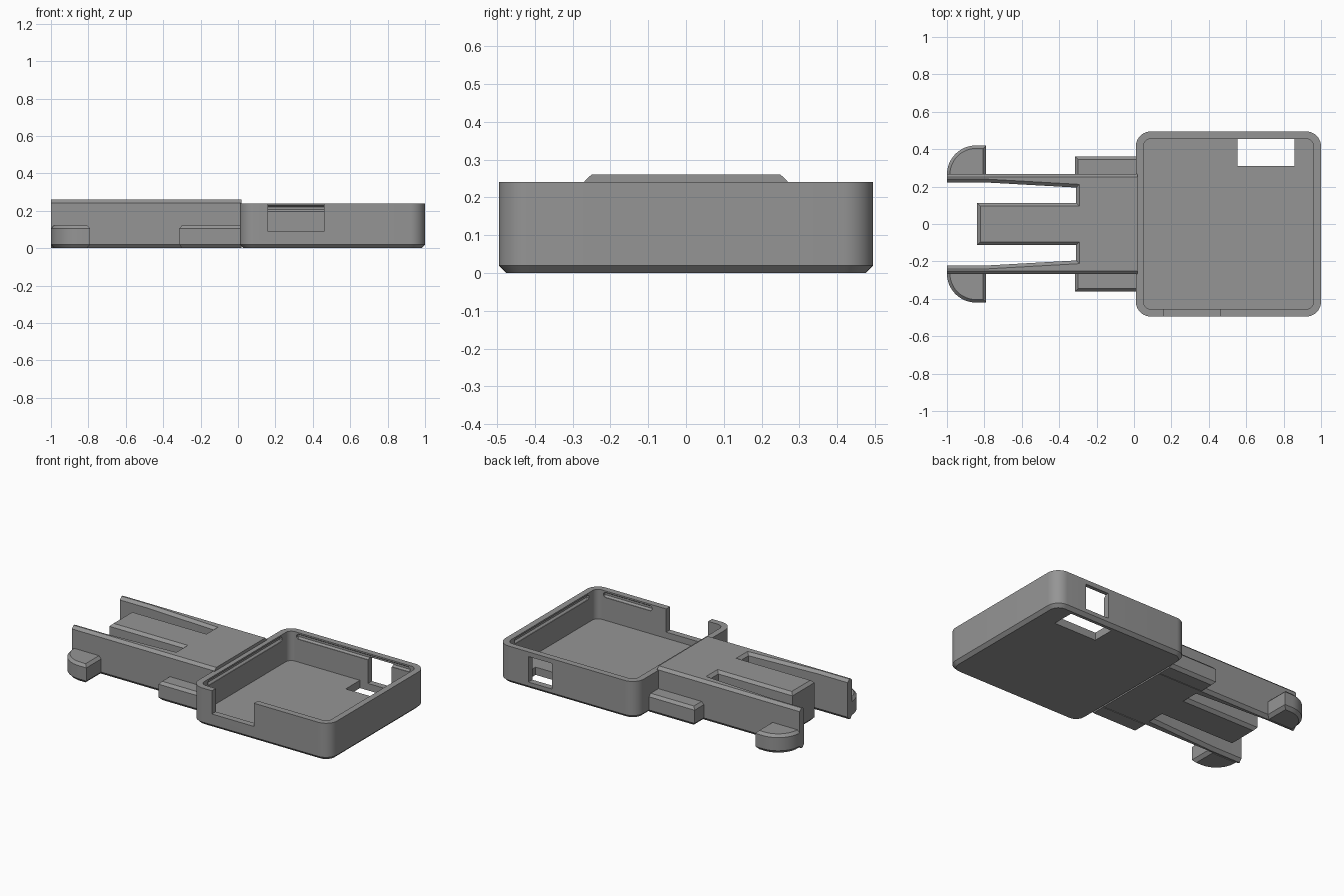
import bpy, bmesh, math
from mathutils import Vector

if "Cube" in bpy.data.objects:
    bpy.data.objects.remove(bpy.data.objects["Cube"])

grey = bpy.data.materials.new("plastic grey")
grey.diffuse_color = (0.30, 0.30, 0.30, 1)
grey.use_nodes = True
grey.node_tree.nodes["Principled BSDF"].inputs["Base Color"].default_value = grey.diffuse_color


def inset(pts, d, keep):
    """Shrink a counter-clockwise outline by d; edges where keep(a, b) stay put."""
    n, out = len(pts), []
    lines = []
    for i in range(n):
        a, b = Vector(pts[i]), Vector(pts[(i + 1) % n])
        t = (b - a).normalized()
        nrm = Vector((-t.y, t.x))
        lines.append((nrm, nrm.dot(a) + (0 if keep(a, b) else d)))
    for i in range(n):
        (n1, c1), (n2, c2) = lines[i - 1], lines[i]
        det = n1.x * n2.y - n1.y * n2.x
        out.append(((c1 * n2.y - c2 * n1.y) / det, (n1.x * c2 - n2.x * c1) / det))
    return out


def prism(name, pts, levels, keep=lambda a, b: False):
    """Stack insets of an outline; levels holds (z, inset) pairs from the bottom up."""
    bm = bmesh.new()
    rings = [[bm.verts.new((x, y, z)) for x, y in inset(pts, d, keep)] for z, d in levels]
    n = len(pts)
    bm.faces.new(rings[0][::-1])
    bm.faces.new(rings[-1])
    for lo, hi in zip(rings, rings[1:]):
        for i in range(n):
            j = (i + 1) % n
            bm.faces.new((lo[i], lo[j], hi[j], hi[i]))
    me = bpy.data.meshes.new(name)
    bm.to_mesh(me)
    bm.free()
    ob = bpy.data.objects.new(name, me)
    bpy.context.collection.objects.link(ob)
    me.materials.append(grey)
    return ob


def rect(x0, x1, y0, y1):
    return [(x0, y0), (x1, y0), (x1, y1), (x0, y1)]


def rounded(x0, x1, y0, y1, r, seg=10):
    pts = []
    for k, (cx, cy) in enumerate(rect(x0 + r, x1 - r, y0 + r, y1 - r)):
        for i in range(seg + 1):
            a = math.pi * (1 + k / 2) + math.pi / 2 * i / seg
            pts.append((cx + r * math.cos(a), cy + r * math.sin(a)))
    return pts


def select(ob):
    bpy.ops.object.select_all(action='DESELECT')
    ob.select_set(True)
    bpy.context.view_layer.objects.active = ob


def cut(ob, cutter):
    cutter.hide_render = True
    m = ob.modifiers.new("cut", 'BOOLEAN')
    m.operation, m.solver, m.object = 'DIFFERENCE', 'EXACT', cutter
    select(ob)
    bpy.ops.object.modifier_apply(modifier=m.name)
    bpy.data.objects.remove(cutter)


def mirrored(pts):
    return [(x, -y) for x, y in reversed(pts)]


# Open tray with rounded corners and a chamfered bottom edge
tray = prism("tray", rounded(0.01, 1, -0.495, 0.495, 0.08),
             [(0, 0.02), (0.02, 0), (0.24, 0)])
cut(tray, prism("cavity", rounded(0.05, 0.96, -0.455, 0.455, 0.04), [(0.05, 0), (0.3, 0)]))
# Notch in the front wall, opening in the floor, window in the back wall
cut(tray, prism("front_notch", rect(0.16, 0.46, -0.6, -0.42), [(0.09, 0), (0.3, 0)]))
cut(tray, prism("floor_opening", rect(0.553, 0.858, 0.31, 0.455), [(-0.1, 0), (0.1, 0)]))
cut(tray, prism("back_window", rect(0.61, 0.78, 0.42, 0.6), [(0.045, 0), (0.21, 0)]))
# Snap grooves inside the walls
for area in (rect(0.1, 0.91, 0.43, 0.471), rect(0.56, 0.91, -0.471, -0.43),
             rect(0.94, 0.976, -0.38, 0.38), rect(0.034, 0.07, -0.38, 0.38)):
    cut(tray, prism("groove", area, [(0.197, 0.012), (0.207, 0), (0.22, 0), (0.23, 0.012)]))

# Plug: slab with a centre tongue and two tapering spring arms
half = [(-0.31, 0.113), (-0.31, 0.195), (-0.79, 0.222), (-1, 0.222), (-1, 0.268), (0.02, 0.268)]
tongue = [(-0.84, -0.113), (-0.84, 0.113)]
outline = mirrored(half) + tongue[:1] + tongue[1:] + half
outline = outline[::-1]


def flush(a, b):
    return abs(a.x - b.x) < 1e-4 and (a.x < -0.99 or a.x > 0)


prism("plug_body", outline, [(0, 0.018), (0.02, 0), (0.243, 0), (0.26, 0.018)], flush)

# Rounded finger grips and side stops on both sides
grip = [(-1, 0.255), (-0.79, 0.255), (-0.79, 0.42)]
grip += [(-0.845 + 0.155 * math.cos(a), 0.265 + 0.155 * math.sin(a))
         for a in (math.pi / 2 * (1 + i / 12) for i in range(13))]
stop = rect(-0.315, 0.02, 0.255, 0.362)
for side, turn in (("back", lambda p: p), ("front", mirrored)):
    for name, shape in (("finger_grip", grip), ("side_stop", stop)):
        prism(side + "_" + name, turn(shape),
              [(0, 0.018), (0.02, 0), (0.105, 0), (0.122, 0.016)],
              lambda a, b: abs(a.y) < 0.26 and abs(b.y) < 0.26 or a.x > 0 and b.x > 0)

# Smooth the curved walls, keep the edges sharp
for ob in list(bpy.context.scene.objects):
    select(ob)
    bpy.ops.object.shade_smooth_by_angle(angle=math.radians(30))
